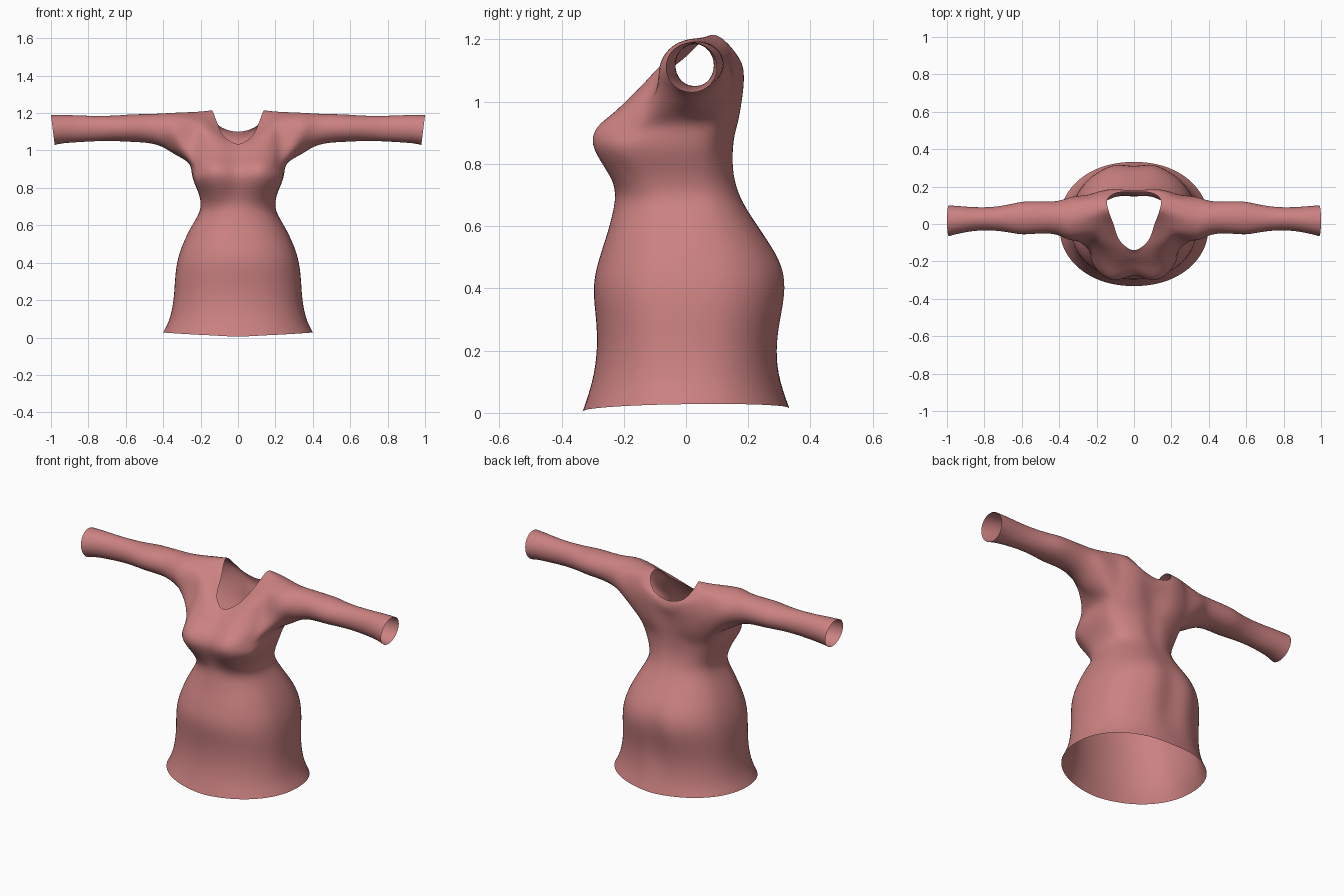
import bpy, bmesh, math

if "Cube" in bpy.data.objects:
    bpy.data.objects.remove(bpy.data.objects["Cube"])

# ---- material ----
cloth = bpy.data.materials.new("dusty rose cloth")
cloth.diffuse_color = (0.6, 0.22, 0.22, 1)
cloth.use_nodes = True
cloth.node_tree.nodes["Principled BSDF"].inputs["Base Color"].default_value = cloth.diffuse_color

# ---- skirt and bodice rings: z, half width, front, back, widest y, squareness, front dip, back dip
RINGS = [
    (0.005, 0.400, 0.332, 0.332, 0.00, 0.92, 0.0, 0.0),
    (0.10, 0.366, 0.302, 0.308, 0.00, 0.88, 0.0, 0.004),
    (0.20, 0.345, 0.287, 0.300, 0.00, 0.85, 0.0, 0.012),
    (0.30, 0.337, 0.289, 0.312, 0.00, 0.83, 0.0, 0.016),
    (0.40, 0.325, 0.296, 0.326, 0.00, 0.82, 0.0, 0.016),
    (0.49, 0.298, 0.280, 0.306, 0.00, 0.82, 0.0, 0.010),
    (0.58, 0.256, 0.252, 0.248, 0.00, 0.82, 0.0, 0.004),
    (0.66, 0.212, 0.232, 0.196, 0.00, 0.80, 0.0, 0.004),
    (0.72, 0.200, 0.238, 0.170, -0.02, 0.72, 0.008, 0.006),
    (0.785, 0.216, 0.280, 0.157, -0.03, 0.65, 0.028, 0.008),
    (0.86, 0.244, 0.322, 0.157, -0.03, 0.60, 0.045, 0.008),
]

# ---- yoke rows: points from front centre round to back centre, every second column
ARMPIT = [(0, -.255, .92), (.13, -.280, .92), (.235, -.15, .93), (.262, .03, .93),
          (.235, .12, .93), (.12, .163, .925), (0, .155, .92)]
CHEST = [(0, -.215, .96), (.12, -.228, .967), (.245, -.110, 1.01), None,
         (.25, .148, 1.01), (.13, .178, 1.0), (0, .165, .99)]
COLLAR = [(0, -.182, .995), (.11, -.172, 1.022), (.238, -.080, 1.085), None,
          (.25, .155, 1.09), (.13, .185, 1.07), (0, .175, 1.03)]
SHOULDER = [(0, -.160, 1.015), (.095, -.125, 1.062), (.215, -.045, 1.155), (.22, .055, 1.207),
            (.22, .135, 1.175), (.125, .180, 1.12), (0, .18, 1.065)]
NECK = [(0, -.140, 1.035), (.075, -.090, 1.075), (.110, 0, 1.145), (.137, .075, 1.213),
        (.142, .130, 1.190), (.095, .166, 1.128), (0, .172, 1.10)]

# ---- sleeve rings: x, front y, back y, bottom z, top z
SLEEVE = [
    (.33, -.088, .145, .975, 1.202), (.40, -.062, .125, 1.017, 1.198),
    (.48, -.050, .120, 1.040, 1.195), (.58, -.055, .120, 1.047, 1.192),
    (.65, -.048, .108, 1.050, 1.187), (.75, -.035, .092, 1.050, 1.185),
    (.85, -.037, .090, 1.045, 1.187), (.93, -.050, .095, 1.039, 1.190),
    (.99, -.065, .100, 1.030, 1.190),
]


def body_ring(z, w, front, back, mid, e, fdip, bdip):
    """Half ring of 13 points from front centre to back centre."""
    pts = []
    for j in range(13):
        a = math.radians(15 * j)
        c = math.cos(a)
        x = w * max(math.sin(a), 0) ** 0.95 if 0 < j < 12 else 0
        if c > 0:
            y = mid - (front + mid) * c ** e + fdip * math.exp(-(x / .08) ** 2)
        else:
            y = mid + (back - mid) * (-c) ** e - bdip * math.exp(-(x / .05) ** 2)
        lift = 0.018 * math.sin(a) + 0.005 * (1 - c) if z < 0.05 else 0
        pts.append((x, y, z + lift))
    return pts


def yoke_row(keys):
    """Fill the odd columns with a smooth curve through the given points."""
    mirror = lambda p: (-p[0], p[1], p[2])
    ext = [mirror(keys[1])] + keys + [mirror(keys[5])]
    row = []
    for i in range(7):
        row.append(keys[i])
        if i == 6:
            break
        p, q = keys[i], keys[i + 1]
        if p is None or q is None:
            row.append(None)
            continue
        o, r = ext[i] or p, ext[i + 3] or q
        row.append(tuple((9 * (b + c) - a - d) / 16 for a, b, c, d in zip(o, p, q, r)))
    return row


rows = [body_ring(*r) for r in RINGS]
arm = len(rows)
rows += [yoke_row(k) for k in (ARMPIT, CHEST, COLLAR, SHOULDER, NECK)]

bm = bmesh.new()
for side in (1, -1):
    def vert(p):
        return bm.verts.new((p[0] * side, p[1], p[2]))

    def quad(*vs):
        bm.faces.new(vs if side > 0 else vs[::-1])

    # body, leaving the armhole open
    grid = [[vert(p) if p else None for p in row] for row in rows]
    for lo, hi in zip(grid, grid[1:]):
        for j in range(12):
            vs = (lo[j], lo[j + 1], hi[j + 1], hi[j])
            if all(vs) and not (lo in grid[arm:arm + 3] and 4 <= j < 8):
                quad(*vs)

    # sleeve, grown out of the armhole edge
    a0, a1, a2, a3 = grid[arm:arm + 4]
    loop = a0[4:9] + [a1[8], a2[8]] + a3[8:3:-1] + [a2[4], a1[4]]
    n = len(loop)
    for x, yf, yb, zb, zt in SLEEVE:
        ring = []
        for k in range(n):
            a = 2 * math.pi * (k - 2) / n - math.pi / 2
            tilt = 0.01 * math.sin(a) if x > .95 else 0
            ring.append(vert((x + tilt, (yf + yb) / 2 + (yb - yf) / 2 * math.cos(a),
                              (zb + zt) / 2 + (zt - zb) / 2 * math.sin(a))))
        for k in range(n):
            m = (k + 1) % n
            quad(loop[k], loop[m], ring[m], ring[k])
        loop = ring
bmesh.ops.remove_doubles(bm, verts=bm.verts, dist=0.0005)

mesh = bpy.data.meshes.new("dress")
bm.to_mesh(mesh)
bm.free()
dress = bpy.data.objects.new("dress", mesh)
bpy.context.collection.objects.link(dress)
mesh.materials.append(cloth)
mesh.polygons.foreach_set("use_smooth", [True] * len(mesh.polygons))

sub = dress.modifiers.new("smooth cloth", "SUBSURF")
sub.levels = sub.render_levels = 2

# ---- push the cage out so the smoothed cloth passes through the measured points
target = [v.co.copy() for v in mesh.vertices]
for _ in range(6):
    bpy.context.view_layer.update()
    smooth = dress.evaluated_get(bpy.context.evaluated_depsgraph_get()).data
    now = [smooth.vertices[i].co.copy() for i in range(len(target))]
    for v, t, c in zip(mesh.vertices, target, now):
        v.co += (t - c) * 0.9
    mesh.update()
    dress.update_tag()
